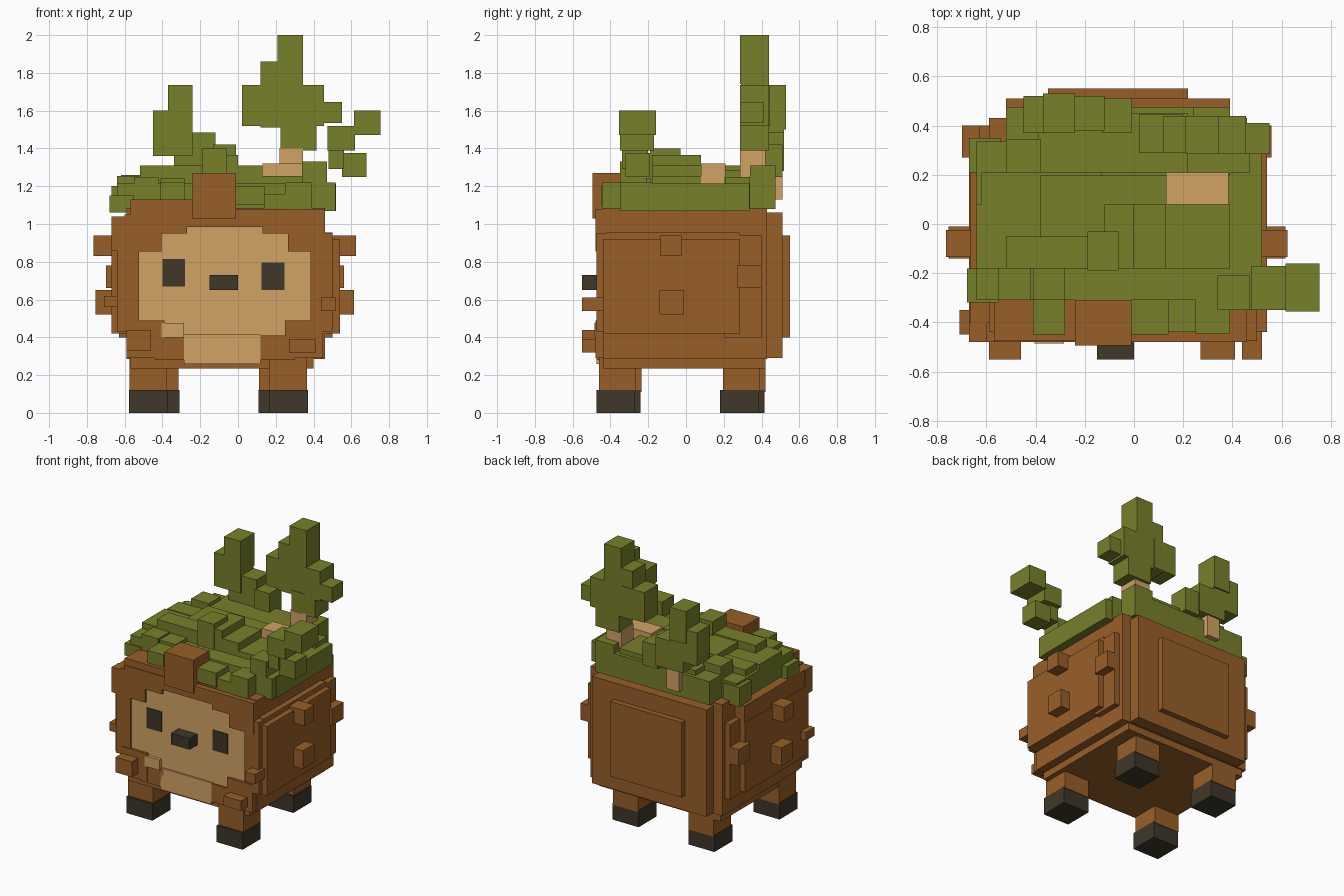
import bpy

cube = bpy.data.objects.get("Cube")
if cube:
    bpy.data.objects.remove(cube)


def linear(channel):
    c = channel / 255
    return c / 12.92 if c <= 0.04 else ((c + 0.055) / 1.055) ** 2.4


def material(name, *rgb):
    mat = bpy.data.materials.new(name)
    colour = (*[linear(c) for c in rgb], 1)
    mat.use_nodes = True
    mat.diffuse_color = colour
    mat.node_tree.nodes["Principled BSDF"].inputs["Base Color"].default_value = colour
    return mat


brown = material("bark brown", 152, 95, 40)
green = material("leaf green", 119, 128, 42)
tan = material("pale tan", 209, 163, 100)
dark = material("dark charcoal", 62, 55, 41)


def box(name, mat, x, y, z):
    """Flat-faced block spanning the (low, high) ranges given per axis."""
    corners = [(a, b, c) for a in x for b in y for c in z]
    faces = [(0, 1, 3, 2), (4, 6, 7, 5), (0, 4, 5, 1),
             (2, 3, 7, 6), (0, 2, 6, 4), (1, 5, 7, 3)]
    mesh = bpy.data.meshes.new(name)
    mesh.from_pydata(corners, [], faces)
    mesh.materials.append(mat)
    obj = bpy.data.objects.new(name, mesh)
    bpy.context.collection.objects.link(obj)
    return obj


def pair(name, mat, x, y, z, middle=-.07):
    """Block and its reflection across the body's middle."""
    box("left_" + name, mat, x, y, z)
    box("right_" + name, mat, (2 * middle - x[1], 2 * middle - x[0]), y, z)


# Legs and hooves, each foot placed by its near corner
for corner, x, y in (("front_left", .165, -.475), ("front_right", -.575, -.445),
                     ("back_left", .11, .18), ("back_right", -.515, .21)):
    box(corner + "_leg", brown, (x, x + .2), (y + .015, y + .21), (.11, .5))
    box(corner + "_hoof", dark, (x - .002, x + .205), (y, y + .205), (0, .12))

# Stepped body
box("body_floor", brown, (-.57, .4), (-.44, .42), (.235, .4))
box("body_core", brown, (-.59, .46), (-.44, .43), (.285, 1.085))
box("body_belt", brown, (-.67, .54), (-.44, .285), (.42, .92))
box("body_rear_belt", brown, (-.63, .5), (.2, .4), (.4, .94))
box("body_upper_right", brown, (-.665, -.5), (-.44, .285), (.8, 1.04))
box("body_upper_left", brown, (.4, .5), (-.42, .285), (.8, .955))
box("back_step", brown, (-.52, .39), (.3, .51), (.29, 1.06))
box("back_panel", brown, (-.35, .22), (.4, .55), (.4, .94))

# Face with a raised brown frame around it
box("face", tan, (-.54, .39), (-.463, -.4), (.3, .985))
box("chin", tan, (-.285, .12), (-.475, -.4), (.26, .415))
box("brow", brown, (-.57, .46), (-.48, -.4), (.985, 1.08))
box("brow_crest", brown, (-.57, -.2), (-.475, -.31), (1.04, 1.13))
pair("brow_step", brown, (.13, .46), (-.48, -.4), (.95, 1.05))
pair("temple", brown, (.265, .46), (-.48, -.4), (.855, 1))
box("right_outer_temple", brown, (-.67, -.5), (-.48, -.4), (.86, 1.04))
pair("cheek", brown, (.385, .5), (-.475, -.4), (.43, .95))
pair("jaw", brown, (.25, .45), (-.48, -.4), (.29, .49))
pair("inner_jaw", brown, (.12, .3), (-.475, -.4), (.28, .41))
box("cheek_tuft", tan, (-.405, -.285), (-.485, -.4), (.4, .475))
box("right_eye", dark, (-.4, -.28), (-.469, -.46), (.67, .815))
box("left_eye", dark, (.125, .245), (-.469, -.46), (.65, .795))
box("nose", dark, (-.15, 0), (-.55, -.44), (.65, .73))
box("forehead_tuft", brown, (-.24, -.01), (-.495, -.31), (1.03, 1.27))

# Bark knobs on the body
pair("upper_knob", brown, (.5, .625), (-.135, -.025), (.83, .94))
pair("lower_knob", brown, (.5, .615), (-.14, -.01), (.52, .65))
pair("rear_knob", brown, (.4, .56), (.27, .4), (.66, .78))
box("right_cheek_knob", brown, (-.71, -.6), (-.45, -.35), (.56, .62))
box("right_jaw_knob", brown, (-.59, -.46), (-.55, -.4), (.33, .44))
box("left_jaw_knob", brown, (.27, .41), (-.55, -.4), (.32, .39))
box("left_cheek_knob", brown, (.44, .52), (-.55, -.4), (.54, .61))

# Leafy cap
box("cap_base", green, (-.64, .52), (-.31, .335), (1.07, 1.215))
box("cap_back", green, (-.52, .39), (.2, .475), (1.08, 1.25))
box("cap_back_left_leaf", green, (.24, .39), (.34, .475), (1.08, 1.31))
box("cap_left_corner", green, (.34, .47), (.21, .34), (1.08, 1.25))
box("cap_right_corner", green, (-.52, -.38), (.21, .345), (1.1, 1.31))
box("cap_back_ridge", green, (-.39, .22), (.21, .45), (1.2, 1.285))
box("cap_right_mid", green, (-.64, -.38), (-.18, .08), (1.15, 1.255))
box("cap_right_rear", green, (-.62, -.13), (.08, .21), (1.15, 1.26))
box("cap_right_ridge", green, (-.52, -.16), (-.18, -.05), (1.2, 1.31))
box("cap_centre", green, (-.38, .13), (-.05, .2), (1.2, 1.3))
box("cap_peak", green, (-.19, -.06), (-.19, -.03), (1.2, 1.4))
box("cap_peak_rear", green, (-.12, 0), (-.18, .08), (1.2, 1.365))
box("cap_left_ridge", green, (0, .13), (-.18, .08), (1.15, 1.31))
box("cap_left_mid", green, (.13, .39), (-.18, .08), (1.15, 1.255))
box("cap_right_leaf", green, (-.41, -.28), (-.31, -.15), (1.17, 1.24))
box("cap_side_leaf", green, (-.55, -.42), (-.31, -.15), (1.15, 1.245))
box("cap_low_front_leaf", green, (-.68, -.55), (-.32, -.18), (1.06, 1.15))
box("cap_low_rear_leaf", green, (-.67, -.54), (.21, .35), (1.06, 1.2))

# Fringe over the forehead
box("fringe_right", green, (-.41, -.28), (-.45, -.3), (1.08, 1.22))
box("fringe_centre", green, (-.02, .14), (-.45, -.3), (1.1, 1.2))
box("fringe_left", green, (.14, .26), (-.44, -.3), (1.07, 1.16))
box("fringe_corner", green, (.25, .39), (-.445, -.3), (1.08, 1.22))
box("fringe_side", green, (.38, .515), (-.35, -.18), (1.07, 1.22))

# Tall rear sprout
box("cut_twig", tan, (.13, .385), (.08, .21), (1.2, 1.32))
box("tall_stem", tan, (.22, .345), (.285, .42), (1.24, 1.4))
box("tall_sprout_base", green, (.225, .415), (.285, .44), (1.39, 1.54))
box("tall_sprout_middle", green, (.12, .345), (.29, .44), (1.51, 1.86))
box("tall_sprout_tip", green, (.21, .345), (.285, .44), (1.74, 2))
box("tall_sprout_right_leaf", green, (.02, .2), (.29, .445), (1.52, 1.735))
box("tall_sprout_left_leaf", green, (.33, .455), (.285, .44), (1.52, 1.735))
box("tall_sprout_side_leaf", green, (.42, .55), (.285, .41), (1.535, 1.645))

# Small rear sprout
box("small_stem", tan, (-.3, -.2), (.4, .51), (1.13, 1.29))
box("small_sprout_base", green, (-.34, -.12), (.38, .52), (1.28, 1.485))
box("small_sprout_leaf", green, (-.45, -.24), (.37, .52), (1.36, 1.6))
box("small_sprout_tip", green, (-.37, -.24), (.37, .53), (1.5, 1.735))
box("small_sprout_side", green, (-.13, -.01), (.37, .51), (1.25, 1.42))

# Side sprout with loose leaves
box("side_sprout_base", green, (.34, .47), (-.35, -.21), (1.2, 1.33))
box("side_sprout_low_leaf", green, (.55, .68), (-.32, -.19), (1.25, 1.375))
box("side_sprout_link", green, (.48, .56), (-.34, -.2), (1.29, 1.4))
box("side_sprout_leaf", green, (.475, .62), (-.35, -.17), (1.39, 1.52))
box("side_sprout_tip", green, (.615, .755), (-.355, -.16), (1.47, 1.6))
